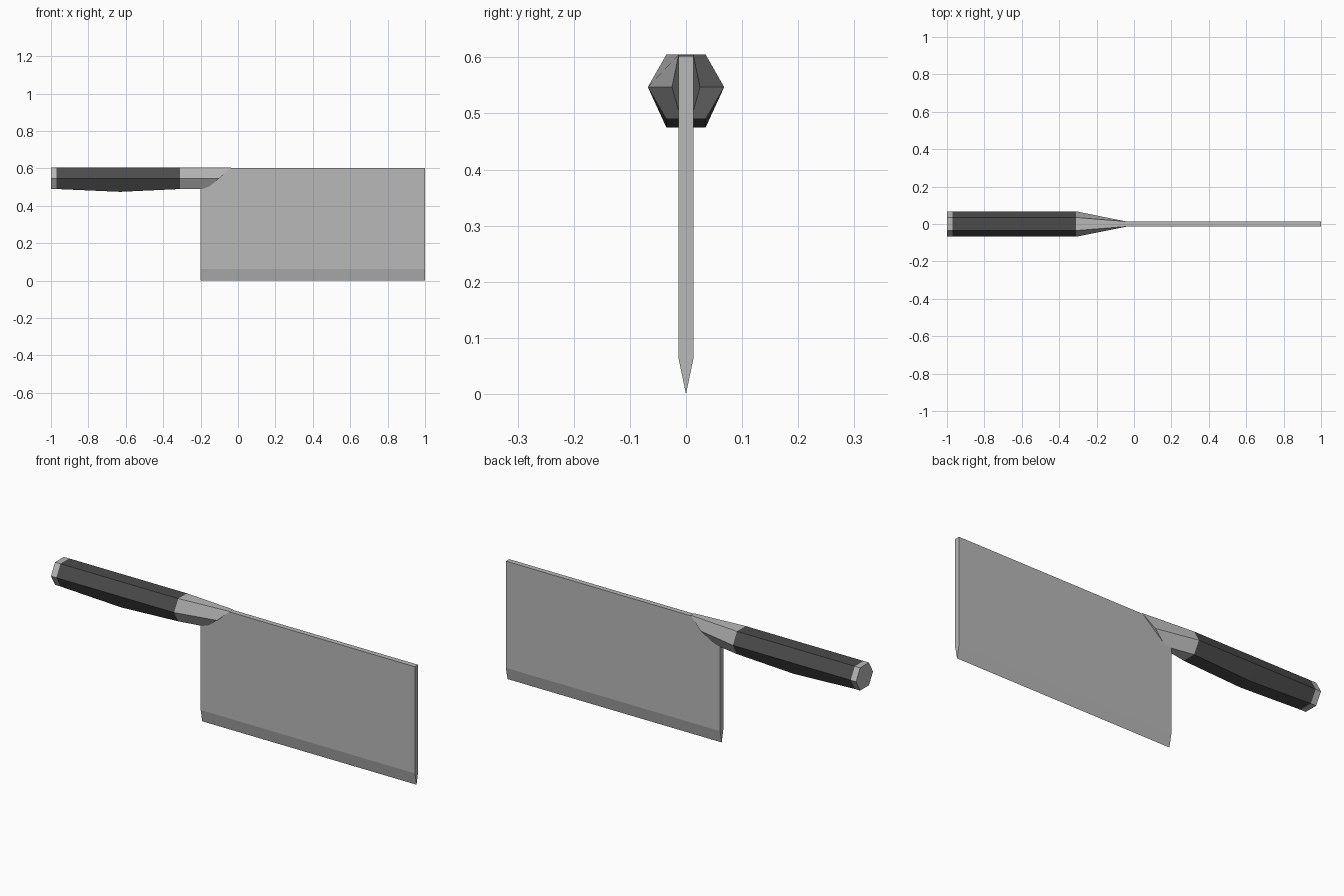
import bpy
import bmesh

cube = bpy.data.objects.get("Cube")
if cube:
    bpy.data.objects.remove(cube, do_unlink=True)


def material(name, value):
    mat = bpy.data.materials.new(name)
    mat.use_nodes = True
    color = (value, value, value, 1)
    mat.diffuse_color = color
    mat.node_tree.nodes["Principled BSDF"].inputs["Base Color"].default_value = color
    return mat


steel = material("steel grey", 0.48)
grip_black = material("grip black", 0.07)


def loft(name, rings, mat):
    """Skin matching rings of points and cap both ends."""
    bm = bmesh.new()
    loops = [[bm.verts.new(p) for p in ring] for ring in rings]
    count = len(loops[0])
    for a, b in zip(loops, loops[1:]):
        for i in range(count):
            j = (i + 1) % count
            bm.faces.new((a[i], a[j], b[j], b[i]))
    bm.faces.new(loops[0])
    bm.faces.new(loops[-1])
    bmesh.ops.recalc_face_normals(bm, faces=bm.faces)
    mesh = bpy.data.meshes.new(name)
    bm.to_mesh(mesh)
    bm.free()
    mesh.materials.append(mat)
    obj = bpy.data.objects.new(name, mesh)
    bpy.context.collection.objects.link(obj)
    return obj


TOP, MID, LOW = 0.605, 0.547, 0.49


def hexagon(x, low=LOW):
    """Handle cross-section with a flat top and bottom."""
    return [(x, -0.035, TOP), (x, 0.035, TOP), (x, 0.068, MID),
            (x, 0.035, low), (x, -0.035, low), (x, -0.068, MID)]


# Blade: flat slab with a ground cutting edge
profile = [(-0.013, 0.602), (0.013, 0.602), (0.013, 0.062), (0, 0), (-0.013, 0.062)]
loft("blade", [[(x, y, z) for y, z in profile] for x in (-0.2, 1)], steel)

# Grip: hexagonal with a slight belly
loft("grip", [hexagon(-0.97), hexagon(-0.63, 0.475), hexagon(-0.31)], grip_black)

# End cap
loft("end_cap", [hexagon(-1), hexagon(-0.97)], steel)

# Bolster: tapers into the blade with a slanted front
slanted_end = [(-0.035, -0.013, TOP), (-0.035, 0.013, TOP), (-0.1, 0.025, MID),
               (-0.17, 0.009, LOW), (-0.17, -0.009, LOW), (-0.1, -0.025, MID)]
loft("bolster", [hexagon(-0.31), slanted_end], steel)
